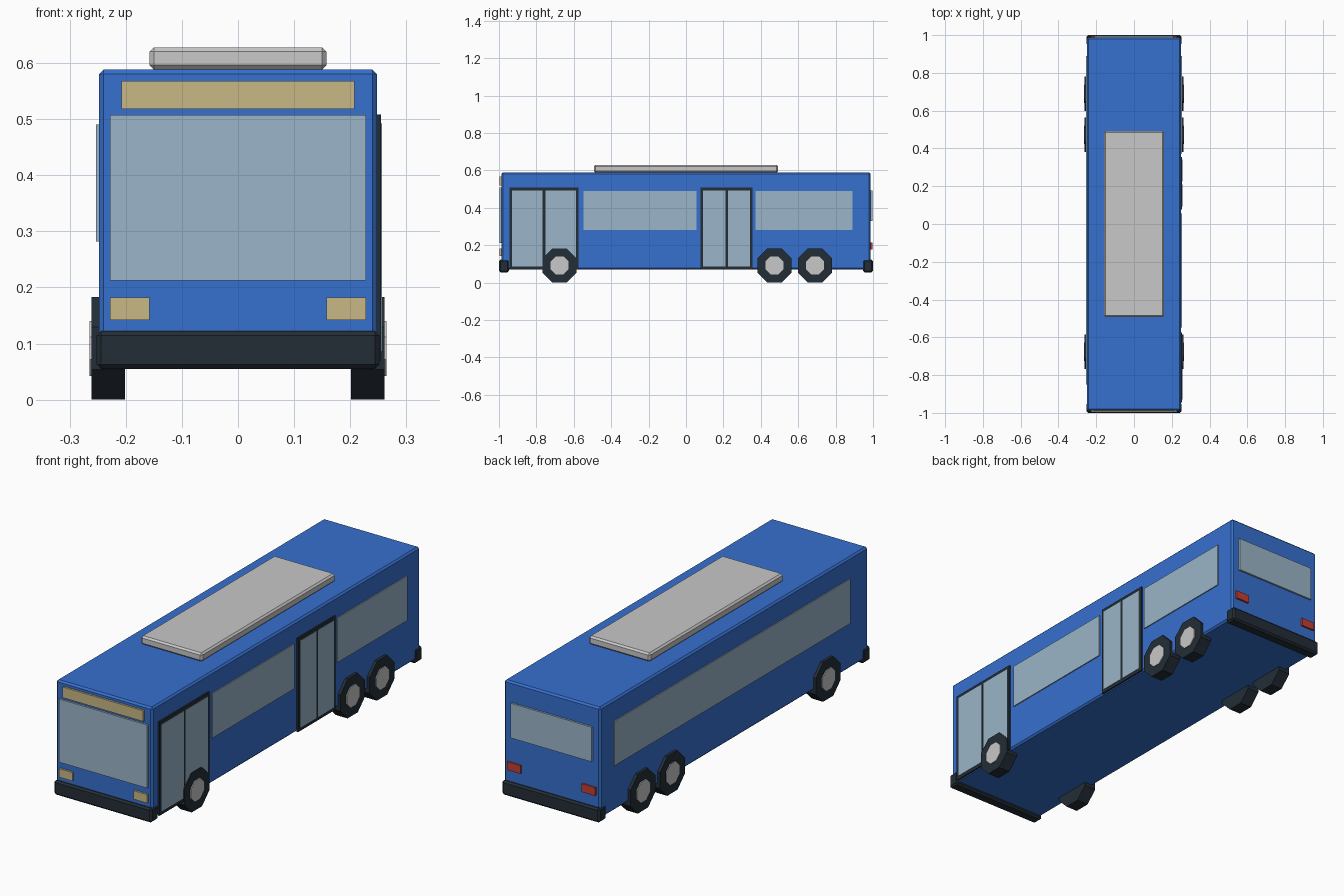
import bpy
import math

cube = bpy.data.objects.get("Cube")
if cube:
    bpy.data.objects.remove(cube, do_unlink=True)


def make_material(name, rgb):
    mat = bpy.data.materials.new(name)
    mat.use_nodes = True
    mat.diffuse_color = (*rgb, 1)
    mat.node_tree.nodes["Principled BSDF"].inputs["Base Color"].default_value = (*rgb, 1)
    return mat


BLUE = make_material("blue paint", (0.037, 0.162, 0.62))
GLASS = make_material("pale glass", (0.33, 0.46, 0.58))
AMBER = make_material("warm lamp", (0.58, 0.48, 0.24))
DARK = make_material("dark rubber", (0.017, 0.026, 0.037))
GREY = make_material("light grey", (0.58, 0.58, 0.58))
RED = make_material("red lamp", (0.55, 0.05, 0.035))


def box(name, mat, x, y, z, bevel=0):
    """Box given by its (low, high) range on each axis."""
    spans = (x, y, z)
    bpy.ops.mesh.primitive_cube_add(size=1, location=[(a + b) / 2 for a, b in spans])
    obj = bpy.context.object
    obj.name = name
    obj.scale = [b - a for a, b in spans]
    bpy.ops.object.transform_apply(location=False, rotation=False, scale=True)
    obj.data.materials.append(mat)
    if bevel:
        mod = obj.modifiers.new("chamfer", "BEVEL")
        mod.width = bevel
        mod.segments = 1
    return obj


def disc(name, mat, x, y, z, radius, depth):
    """Eight-sided cylinder along x, standing on a flat side."""
    bpy.ops.mesh.primitive_cylinder_add(vertices=8, radius=radius, depth=depth)
    obj = bpy.context.object
    obj.name = name
    obj.rotation_euler = (0, 0, math.pi / 8)
    bpy.ops.object.transform_apply(location=False, rotation=True, scale=False)
    obj.rotation_euler = (0, math.pi / 2, 0)
    bpy.ops.object.transform_apply(location=False, rotation=True, scale=False)
    obj.location = (x, y, z)
    obj.data.materials.append(mat)


SIDE = 0.248   # half width of the body
END = 0.987    # half length of the body
PLATE = 0.009

# Body, roof unit and bumpers
box("body", BLUE, (-SIDE, SIDE), (-END, END), (0.07, 0.588), 0.008)
box("roof_unit", GREY, (-0.158, 0.158), (-0.493, 0.493), (0.588, 0.628), 0.008)
box("front_bumper", DARK, (-0.252, 0.252), (-1, -0.946), (0.055, 0.122), 0.008)
box("rear_bumper", DARK, (-0.252, 0.252), (0.946, 1), (0.055, 0.122), 0.008)

# Front and rear plates
front = (-END - PLATE, -END)
rear = (END, END + PLATE)
box("windshield", GLASS, (-0.228, 0.228), front, (0.212, 0.507))
box("destination_sign", AMBER, (-0.208, 0.208), front, (0.518, 0.568))
box("rear_window", GLASS, (-0.21, 0.21), rear, (0.33, 0.492))
for side, x in (("left", (0.158, 0.228)), ("right", (-0.228, -0.158))):
    box(side + "_headlight", AMBER, x, front, (0.142, 0.182))
    box(side + "_tail_light", RED, x, rear, (0.176, 0.214))

# Side windows
window_z = (0.282, 0.49)
left_x = (SIDE, SIDE + 0.005)
box("left_front_window", GLASS, left_x, (-0.548, 0.056), window_z)
box("left_rear_window", GLASS, left_x, (0.372, 0.89), window_z)
box("right_window", GLASS, (-SIDE - 0.005, -SIDE), (-0.85, 0.89), window_z)

# Double doors: dark frame with two panes
for name, y0, y1 in (("front_door", -0.944, -0.575), ("middle_door", 0.078, 0.356)):
    box(name + "_frame", DARK, (SIDE, SIDE + 0.007), (y0, y1), (0.07, 0.508))
    mid = (y0 + y1) / 2
    for label, span in (("front", (y0 + 0.014, mid - 0.007)),
                        ("rear", (mid + 0.007, y1 - 0.014))):
        box(f"{name}_{label}_pane", GLASS, (SIDE + 0.004, SIDE + 0.009), span, (0.086, 0.492))

# Wheels with hubs
RADIUS = 0.0915 / math.cos(math.pi / 8)
for axle, y in (("front", -0.676), ("middle", 0.473), ("rear", 0.69)):
    for side, s in (("left", 1), ("right", -1)):
        disc(f"{axle}_{side}_wheel", DARK, s * 0.231, y, 0.0915, RADIUS, 0.06)
        disc(f"{axle}_{side}_hub", GREY, s * 0.26, y, 0.0915, 0.053, 0.01)
